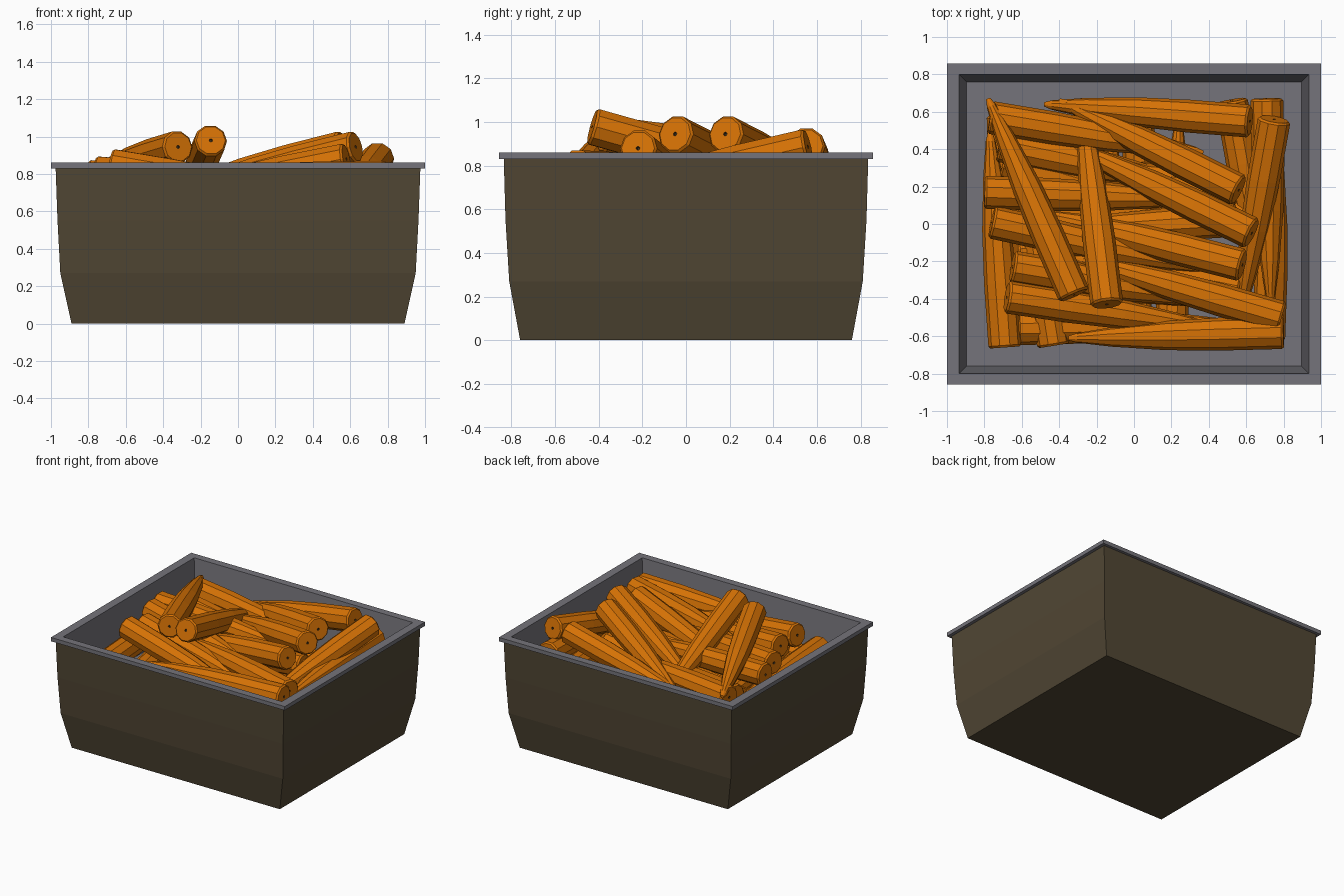
import bpy, bmesh, math
from mathutils import Vector


def material(name, rgb):
    m = bpy.data.materials.new(name)
    m.diffuse_color = (*rgb, 1)
    return m


BROWN = material("bin brown", (0.082, 0.062, 0.034))
GREY = material("rim grey", (0.178, 0.174, 0.196))
ORANGE = material("carrot orange", (0.67, 0.168, 0.0015))
DARK = material("stem dark", (0.05, 0.03, 0.012))


def loft(name, rings, mats, mat_rule, cap_start=True, cap_end=True):
    """Skin a list of equally sized point rings into one flat shaded object."""
    bm = bmesh.new()
    vs = [[bm.verts.new(p) for p in r] for r in rings]
    n = len(rings[0])
    for i in range(len(vs) - 1):
        for k in range(n):
            j = (k + 1) % n
            f = bm.faces.new((vs[i][k], vs[i][j], vs[i + 1][j], vs[i + 1][k]))
            f.material_index = mat_rule(i)
    if cap_start:
        bm.faces.new(vs[0][::-1]).material_index = mat_rule(0)
    if cap_end:
        bm.faces.new(vs[-1]).material_index = mat_rule(len(rings) - 1)
    bmesh.ops.recalc_face_normals(bm, faces=bm.faces)
    me = bpy.data.meshes.new(name)
    bm.to_mesh(me)
    bm.free()
    for m in mats:
        me.materials.append(m)
    ob = bpy.data.objects.new(name, me)
    bpy.context.collection.objects.link(ob)
    return ob


def rect(x, y, z):
    return [(-x, -y, z), (x, -y, z), (x, y, z), (-x, y, z)]


# Bin: brown outside, then grey rim, inner walls and floor, in one skin
FLOOR = 0.40
bin_profile = [(0.89, 0.76, 0), (0.95, 0.81, 0.27), (0.965, 0.827, 0.55),
               (0.975, 0.835, 0.83), (1.0, 0.857, 0.83), (1.0, 0.857, 0.86),
               (0.935, 0.80, 0.86), (0.895, 0.76, FLOOR)]
loft("bin", [rect(*p) for p in bin_profile], [BROWN, GREY], lambda i: int(i >= 3))

# Carrot profile: (distance along length 0..1, radius) from butt to tip
SIDES = 10
PROFILE = [(0.008, 0.006), (0.0, 0.009), (0.0, 0.078), (0.010, 0.088), (0.30, 0.088),
           (0.55, 0.078), (0.80, 0.052), (0.96, 0.026), (1.0, 0.012)]


def carrot(name, butt, tip):
    a, b = Vector(butt), Vector(tip)
    d = b - a
    q = d.to_track_quat('Z', 'Y')
    rings = []
    for t, r in PROFILE:
        rings.append([a + d * t + q @ Vector((r * math.cos(k * math.tau / SIDES),
                                              r * math.sin(k * math.tau / SIDES), 0))
                      for k in range(SIDES)])
    # The tiny stem dimple is dark, the rest orange
    loft(name, rings, [ORANGE, DARK], lambda i: int(i == 0))


# Visible carrots: butt centre, tip
PILE = [
    ((-0.32, -0.38, 0.945), (-0.78, 0.67, 0.805)),
    ((-0.145, -0.43, 0.98), (-0.28, 0.67, 0.67)),
    ((0.56, 0.18, 0.945), (-0.40, 0.66, 0.70)),
    ((0.63, -0.05, 0.945), (-0.36, 0.43, 0.70)),
    ((0.58, -0.22, 0.88), (-0.52, 0.06, 0.66)),
    ((0.62, 0.55, 0.89), (-0.48, 0.64, 0.68)),
    ((0.80, -0.58, 0.775), (-0.35, -0.61, 0.74)),
    ((-0.68, -0.39, 0.85), (0.45, -0.56, 0.66)),
    ((0.79, -0.50, 0.785), (-0.32, -0.18, 0.78)),
    ((-0.65, -0.23, 0.82), (0.47, -0.42, 0.68)),
    ((-0.76, 0.01, 0.81), (0.38, -0.24, 0.72)),
    ((-0.80, 0.17, 0.79), (0.36, 0.13, 0.76)),
    ((-0.77, 0.57, 0.76), (0.37, 0.38, 0.74)),
    ((0.75, 0.56, 0.885), (0.56, -0.50, 0.64)),
    ((0.71, 0.67, 0.74), (0.73, -0.42, 0.70)),
    ((0.52, 0.66, 0.66), (0.72, -0.45, 0.56)),
    ((-0.69, -0.66, 0.66), (-0.77, 0.49, 0.66)),
    ((-0.43, -0.65, 0.62), (-0.62, 0.51, 0.64)),
    ((-0.56, -0.63, 0.56), (-0.40, 0.50, 0.54)),
    ((0.72, -0.62, 0.60), (0.76, 0.50, 0.62)),
    ((0.55, 0.02, 0.72), (-0.60, -0.05, 0.66)),
    ((-0.72, 0.42, 0.70), (0.36, 0.20, 0.66)),
    ((0.56, -0.36, 0.66), (-0.55, -0.13, 0.64)),
    ((-0.70, 0.33, 0.64), (0.30, 0.05, 0.62)),
    ((0.55, 0.18, 0.68), (-0.55, 0.32, 0.62)),
]
for i, (b, t) in enumerate(PILE):
    carrot(f"carrot_{i + 1:02d}", b, t)

# Buried carrots filling the lower layers, alternating in direction
for i in range(5):
    y = -0.56 + i * 0.20
    s = 1 if i % 2 else -1
    carrot(f"buried_carrot_{i + 1}", (0.62 * s, y, 0.60), (-0.52 * s, y + 0.03, 0.58))
for i in range(6):
    x = -0.70 + i * 0.18
    s = 1 if i % 2 else -1
    carrot(f"bottom_carrot_{i + 1}", (x, -0.58 * s, 0.49), (x + 0.04, 0.56 * s, 0.44))
